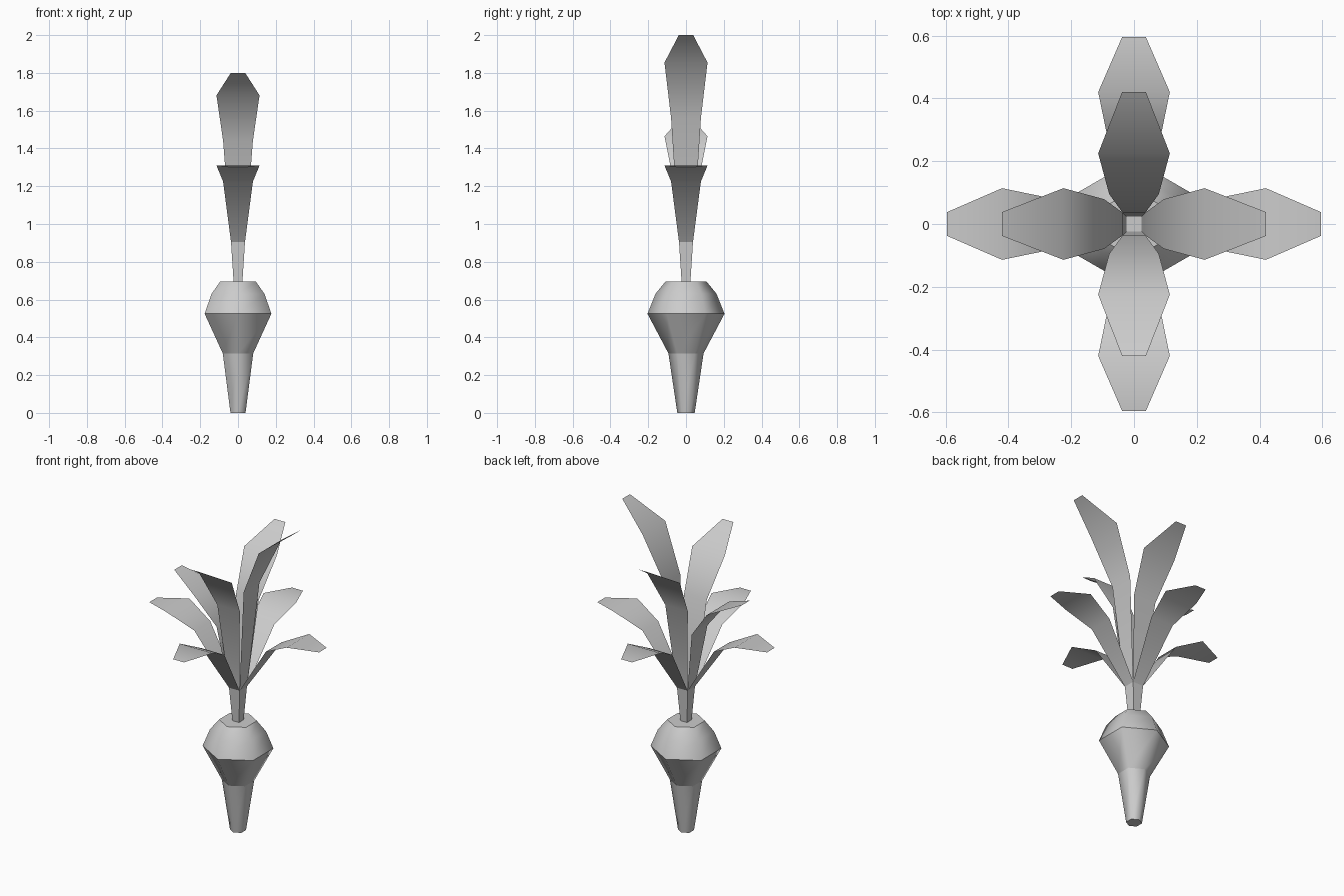
import bpy, bmesh, math
from mathutils import Matrix

if "Cube" in bpy.data.objects:
    bpy.data.objects.remove(bpy.data.objects["Cube"])


def finish(name, bm):
    mesh = bpy.data.meshes.new(name)
    bm.to_mesh(mesh)
    bm.free()
    obj = bpy.data.objects.new(name, mesh)
    bpy.context.collection.objects.link(obj)
    return obj


def lathe(name, profile, sides, turn, caps, sharp=()):
    """Stack rings of (radius, z) and bridge them."""
    bm = bmesh.new()
    rings = []
    for r, z in profile:
        angles = [turn + i * math.tau / sides for i in range(sides)]
        rings.append([bm.verts.new((r * math.cos(a), r * math.sin(a), z)) for a in angles])
    for lo, hi in zip(rings, rings[1:]):
        for i in range(sides):
            j = (i + 1) % sides
            bm.faces.new((lo[i], lo[j], hi[j], hi[i])).smooth = sides > 4
    if caps:
        bm.faces.new(rings[0][::-1])
        bm.faces.new(rings[-1])
    for k in sharp:
        for i in range(sides):
            bm.edges.get((rings[k][i], rings[k][(i + 1) % sides])).smooth = False
    return finish(name, bm)


def leaf(name, rows, angle):
    """Thin leaf blade from rows of (reach, z, half width), turned around z."""
    bm = bmesh.new()
    pairs = [[bm.verts.new((x, s * w, z)) for s in (-1, 1)] for x, z, w in rows]
    for (a, b), (c, d) in zip(pairs, pairs[1:]):
        bm.faces.new((a, c, d, b)).smooth = True
    bmesh.ops.rotate(bm, verts=bm.verts, cent=(0, 0, 0),
                     matrix=Matrix.Rotation(angle, 3, 'Z'))
    return finish(name, bm)


# Six-sided root bulb
lathe("root", [(0.046, 0), (0.093, 0.315), (0.204, 0.525), (0.162, 0.63), (0.109, 0.695)],
      6, math.radians(30), True, sharp=(0, 1, 2, 4))

# Square open stem
HALF = 0.037
lathe("stem", [(0.023 * math.sqrt(2), 0.69), (HALF * math.sqrt(2), 0.905)],
      4, math.radians(45), False)

# Low spreading leaves and tall upright leaves, one pair per side
tall_tips = [2.0, 1.8, 1.55, 1.8]
for i, tip in enumerate(tall_tips):
    angle = i * math.pi / 2
    leaf(f"outer_leaf_{i + 1}", [(HALF, 0.905, HALF), (0.25, 1.225, 0.079),
                                 (0.42, 1.31, 0.114), (0.595, 1.298, 0.038)], angle)
    rise = tip - 0.905
    leaf(f"inner_leaf_{i + 1}", [(HALF, 0.905, HALF), (0.095, 0.905 + 0.6 * rise, 0.079),
                                 (0.225, 0.905 + 0.867 * rise, 0.114), (0.42, tip, 0.038)], angle)
